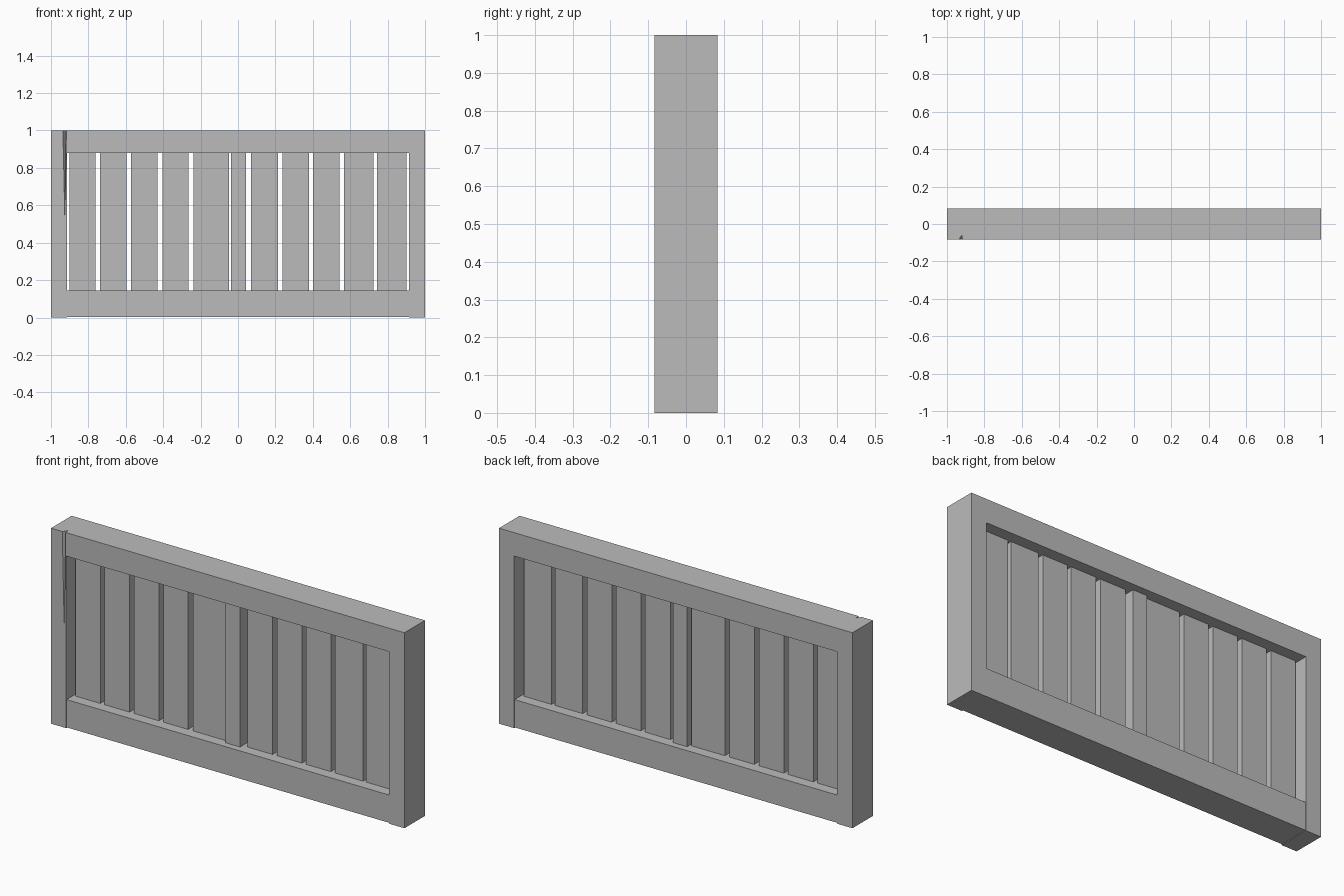
import bpy
import bmesh

if "Cube" in bpy.data.objects:
    bpy.data.objects.remove(bpy.data.objects["Cube"], do_unlink=True)

DEPTH = 0.083      # half thickness of the frame
INNER = 0.914      # inner face of the posts
TOP, BOTTOM = 0.88, 0.145

grey = bpy.data.materials.new("plain grey")
grey.use_nodes = True
grey.diffuse_color = (0.5, 0.5, 0.5, 1)
grey.node_tree.nodes["Principled BSDF"].inputs["Base Color"].default_value = (0.5, 0.5, 0.5, 1)


def finish(name, bm):
    bmesh.ops.recalc_face_normals(bm, faces=bm.faces)
    mesh = bpy.data.meshes.new(name)
    bm.to_mesh(mesh)
    bm.free()
    mesh.materials.append(grey)
    obj = bpy.data.objects.new(name, mesh)
    bpy.context.collection.objects.link(obj)
    return obj


def board(name, x0, x1, half_depth, z0, z1):
    bm = bmesh.new()
    bmesh.ops.create_cube(bm, size=1)
    for v in bm.verts:
        v.co = (x1 if v.co.x > 0 else x0,
                half_depth if v.co.y > 0 else -half_depth,
                z1 if v.co.z > 0 else z0)
    return finish(name, bm)


# Posts and top rail in one piece
bm = bmesh.new()
outline = [(-1, 0), (-1, 1), (1, 1), (1, 0),
           (INNER, 0), (INNER, TOP), (-INNER, TOP), (-INNER, 0)]
face = bm.faces.new([bm.verts.new((x, -DEPTH, z)) for x, z in outline])
back = bmesh.ops.extrude_face_region(bm, geom=[face])["geom"]
bmesh.ops.translate(bm, vec=(0, 2 * DEPTH, 0),
                    verts=[v for v in back if isinstance(v, bmesh.types.BMVert)])
frame = finish("posts_and_top_rail", bm)

# Tapering crack in the front of the right post
bm = bmesh.new()
rim = [bm.verts.new(p) for p in
       [(-0.938, -0.085, 1.01), (-0.917, -0.085, 1.01), (-0.92, -0.06, 1.01)]]
tip = bm.verts.new((-0.926, -0.085, 0.47))
bm.faces.new(rim)
for i in range(3):
    bm.faces.new((rim[i], rim[i - 1], tip))
cutter = finish("crack_cutter", bm)
cutter.hide_render = True
cutter.hide_viewport = True
cut = frame.modifiers.new("crack", "BOOLEAN")
cut.operation = "DIFFERENCE"
cut.solver = "EXACT"
cut.object = cutter

# Bottom rail, set back a hair from the posts
board("bottom_rail", -INNER, INNER, DEPTH - 0.003, 0.003, BOTTOM)

# Slats and the thicker centre bar between the rails
slats = [(-0.902, -0.762), (-0.738, -0.596), (-0.572, -0.43), (-0.404, -0.265),
         (-0.238, -0.048), (0.07, 0.214), (0.238, 0.38), (0.402, 0.543),
         (0.567, 0.724), (0.743, 0.9)]
for i, (x0, x1) in enumerate(slats):
    board(f"slat_{i + 1}", x0, x1, 0.025, BOTTOM - 0.02, TOP + 0.02)
board("centre_bar", -0.038, 0.043, 0.045, BOTTOM - 0.02, TOP + 0.02)
